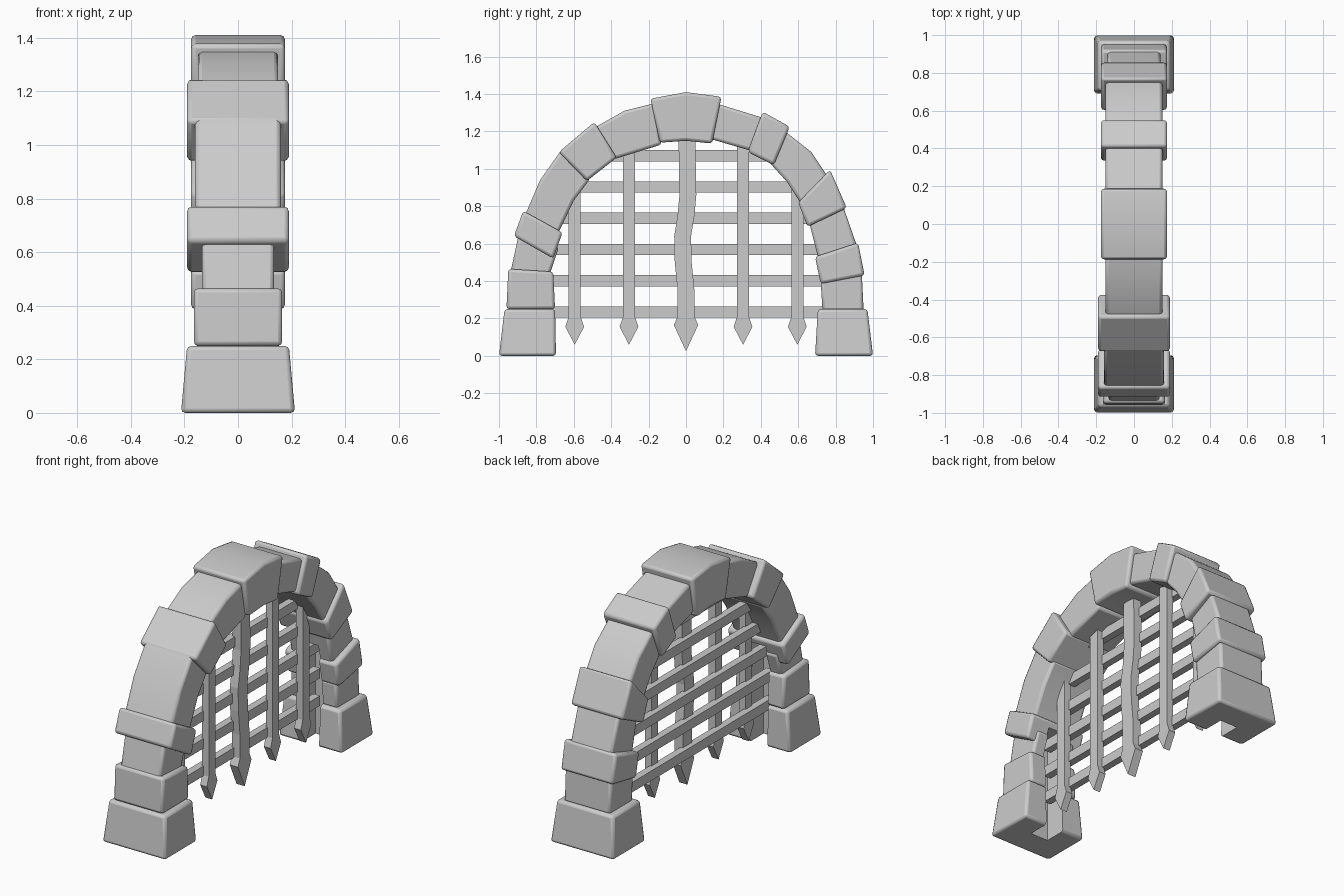
import bpy, bmesh, math

if "Cube" in bpy.data.objects:
    bpy.data.objects.remove(bpy.data.objects["Cube"])


def make_material(name, rgb):
    mat = bpy.data.materials.new(name)
    mat.use_nodes = True
    mat.diffuse_color = (*rgb, 1)
    mat.node_tree.nodes["Principled BSDF"].inputs["Base Color"].default_value = (*rgb, 1)
    return mat


GREY = make_material("pale grey", (0.6, 0.6, 0.6))


def prism(name, outline, x0, x1, flare=1.0):
    """Extrude a (y, z) outline from x0 to x1; flare widens its foot."""
    bm = bmesh.new()
    top = max(z for y, z in outline)
    low = min(z for y, z in outline)
    rings = []
    for x in (x0, x1):
        rings.append([bm.verts.new((x * (1 + (flare - 1) * (top - z) / (top - low)), y, z))
                      for y, z in outline])
    bm.faces.new(rings[0])
    bm.faces.new(rings[1][::-1])
    n = len(outline)
    for i in range(n):
        j = (i + 1) % n
        bm.faces.new((rings[0][i], rings[1][i], rings[1][j], rings[0][j]))
    bmesh.ops.recalc_face_normals(bm, faces=bm.faces)
    mesh = bpy.data.meshes.new(name)
    bm.to_mesh(mesh)
    bm.free()
    mesh.materials.append(GREY)
    obj = bpy.data.objects.new(name, mesh)
    bpy.context.collection.objects.link(obj)
    return obj


# Hidden cutter for the groove the gate slides in
groove = prism("groove_cutter", [(-.83, -.1), (.83, -.1), (.83, .62), (-.83, .62)], -.06, .06)
groove.hide_render = True
groove.hide_set(True)


def stone(name, outline, half, flare=1.0, grooved=False):
    obj = prism(name, outline, -half, half, flare)
    bev = obj.modifiers.new("worn edges", 'BEVEL')
    bev.width = .016
    bev.segments = 2
    bev.limit_method = 'ANGLE'
    bev.angle_limit = math.radians(40)
    if grooved:
        cut = obj.modifiers.new("groove", 'BOOLEAN')
        cut.operation = 'DIFFERENCE'
        cut.solver = 'EXACT'
        cut.object = groove
    bpy.ops.object.select_all(action='DESELECT')
    obj.select_set(True)
    bpy.context.view_layer.objects.active = obj
    bpy.ops.object.shade_smooth_by_angle(angle=math.radians(35))
    return obj


# Arch stones, front foot over the top to the back foot
stone("front_base", [(-1, 0), (-.695, 0), (-.70, .25), (-.97, .25)], .19, 1.12, True)
stone("front_stone_1", [(-.96, .25), (-.70, .25), (-.71, .45), (-.95, .465)], .165, 1, True)
stone("front_stone_2", [(-.94, .44), (-.73, .43), (-.68, .58), (-.89, .67)], .135, 1, True)
stone("front_stone_3", [(-.92, .64), (-.71, .52), (-.66, .66), (-.87, .775)], .19, 1, True)
stone("front_stone_4", [(-.87, .73), (-.69, .64), (-.60, .83), (-.51, .95), (-.66, 1.11), (-.78, .94)], .16)
stone("front_stone_5", [(-.68, 1.09), (-.53, .935), (-.37, 1.06), (-.49, 1.25)], .19)
stone("front_stone_6", [(-.49, 1.22), (-.39, 1.05), (-.13, 1.13), (-.17, 1.35), (-.33, 1.31)], .15)
stone("keystone", [(-.19, 1.375), (-.14, 1.14), (0, 1.15), (.14, 1.135), (.19, 1.385), (0, 1.41)], .175)
stone("back_stone_6", [(.16, 1.35), (.13, 1.16), (.37, 1.09), (.42, 1.27)], .15)
stone("back_stone_5", [(.41, 1.305), (.33, 1.09), (.47, 1.02), (.555, 1.225)], .175)
stone("back_stone_4", [(.53, 1.20), (.44, 1.04), (.54, .93), (.63, .79), (.77, .94), (.67, 1.09)], .15)
stone("back_stone_3", [(.77, .995), (.60, .82), (.65, .69), (.86, .79)], .175)
stone("back_stone_2", [(.84, .80), (.66, .71), (.71, .51), (.92, .57)], .14, 1, True)
stone("back_stone_1", [(.92, .605), (.69, .53), (.72, .385), (.955, .43)], .175, 1, True)
stone("back_stone_0", [(.94, .44), (.72, .40), (.73, .24), (.95, .24)], .155, 1, True)
stone("back_base", [(1, 0), (.69, 0), (.705, .25), (.97, .25)], .19, 1.12, True)

# Upright bars with pointed tips
for side, tag in ((-1, "front"), (1, "back")):
    for y, top, where in ((.595, .92, "outer"), (.305, 1.16, "inner")):
        c = side * y
        half = [(.032, top), (.032, .21), (.05, .155)]
        prism(f"{tag}_{where}_upright",
              [(c - w, z) for w, z in half] + [(c, .06)] + [(c + w, z) for w, z in half[::-1]],
              -.005, .04)

# Bent middle bar
bend = [(.005, 1.18), (.008, .97), (.01, .86), (0, .75), (-.018, .64), (-.015, .5), (0, .35), (0, .21)]
prism("middle_upright",
      [(y - .045, z) for y, z in bend] + [(-.065, .165), (0, .025), (.065, .165)]
      + [(y + .045, z) for y, z in bend[::-1]], -.01, .045)

# Crossbars reaching into the arch
for i, reach in enumerate((.78, .78, .78, .72, .62, .45)):
    z = .235 + i * .167
    prism(f"crossbar_{i + 1}", [(-reach, z - .03), (reach, z - .03), (reach, z + .03), (-reach, z + .03)],
          -.04, .005)
